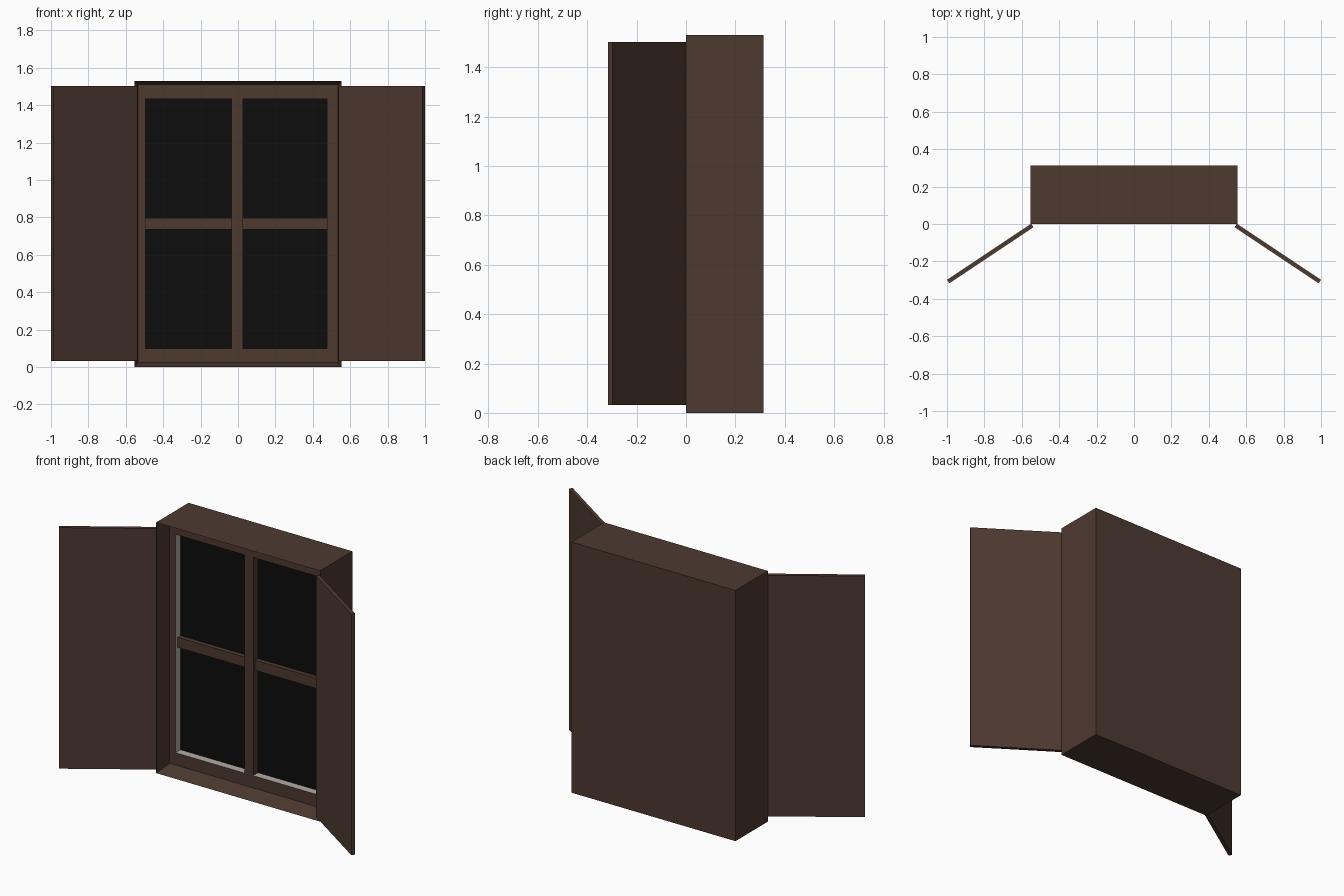
import bpy, bmesh, math
from mathutils import Matrix, Vector

if "Cube" in bpy.data.objects:
    bpy.data.objects.remove(bpy.data.objects["Cube"])


def material(name, rgb):
    m = bpy.data.materials.new(name)
    m.diffuse_color = (*rgb, 1)
    m.use_nodes = True
    m.node_tree.nodes["Principled BSDF"].inputs["Base Color"].default_value = m.diffuse_color
    return m


WOOD = material("dark_wood", (0.075, 0.041, 0.030))
GLASS = material("black_glass", (0.004, 0.004, 0.004))
REVEAL = material("pale_grey_reveal", (0.45, 0.41, 0.39))


def finish(name, bm, mats):
    bmesh.ops.recalc_face_normals(bm, faces=bm.faces)
    me = bpy.data.meshes.new(name)
    bm.to_mesh(me)
    bm.free()
    for m in mats:
        me.materials.append(m)
    ob = bpy.data.objects.new(name, me)
    bpy.context.collection.objects.link(ob)
    return ob


def box(name, lo, hi, mat, matrix=Matrix()):
    lo, hi = Vector(lo), Vector(hi)
    bm = bmesh.new()
    bmesh.ops.create_cube(bm, size=1, matrix=matrix @ Matrix.Translation((lo + hi) / 2)
                          @ Matrix.Diagonal((*(hi - lo), 1)))
    return finish(name, bm, [mat])


FRAME_Y, GLASS_Y = 0.105, 0.152

# casing: rectangular rings from the back, over the rim, into the recess and the glass
rings = [  # x0, x1, z0, z1, y
    (-0.553, 0.553, 0.0, 1.53, 0.313),
    (-0.553, 0.553, 0.0, 1.53, 0.0),
    (-0.535, 0.535, 0.025, 1.51, FRAME_Y),
    (-0.495, 0.476, 0.10, 1.432, FRAME_Y),
    (-0.495, 0.476, 0.10, 1.432, GLASS_Y),
]
bm = bmesh.new()
loops = [[bm.verts.new(p) for p in ((a, y, c), (b, y, c), (b, y, d), (a, y, d))]
         for a, b, c, d, y in rings]
bm.faces.new(loops[0])
for i in range(len(loops) - 1):
    for j in range(4):
        k = (j + 1) % 4
        f = bm.faces.new((loops[i][j], loops[i][k], loops[i + 1][k], loops[i + 1][j]))
        f.material_index = 2 if i == 3 else 0   # pale sides of the opening
bm.faces.new(loops[-1]).material_index = 1      # glass
finish("window_casing", bm, [WOOD, GLASS, REVEAL])

# glazing bars
box("vertical_bar", (-0.034, FRAME_Y + 0.005, 0.10), (0.028, GLASS_Y + 0.01, 1.432), WOOD)
for name, x0, x1 in (("left_crossbar", -0.495, -0.034), ("right_crossbar", 0.028, 0.476)):
    box(name, (x0, FRAME_Y + 0.02, 0.735), (x1, GLASS_Y + 0.01, 0.797), WOOD)

# open shutters, hinged at the front corners
for name, s in (("left_shutter", -1), ("right_shutter", 1)):
    hinge = Matrix.Translation((s * 0.544, -0.008, 0)) @ Matrix.Rotation(-s * math.atan2(0.30, 0.45), 4, 'Z')
    x0, x1 = sorted((0, s * 0.54))
    box(name, (x0, -0.011, 0.032), (x1, 0.011, 1.503), WOOD, hinge)
